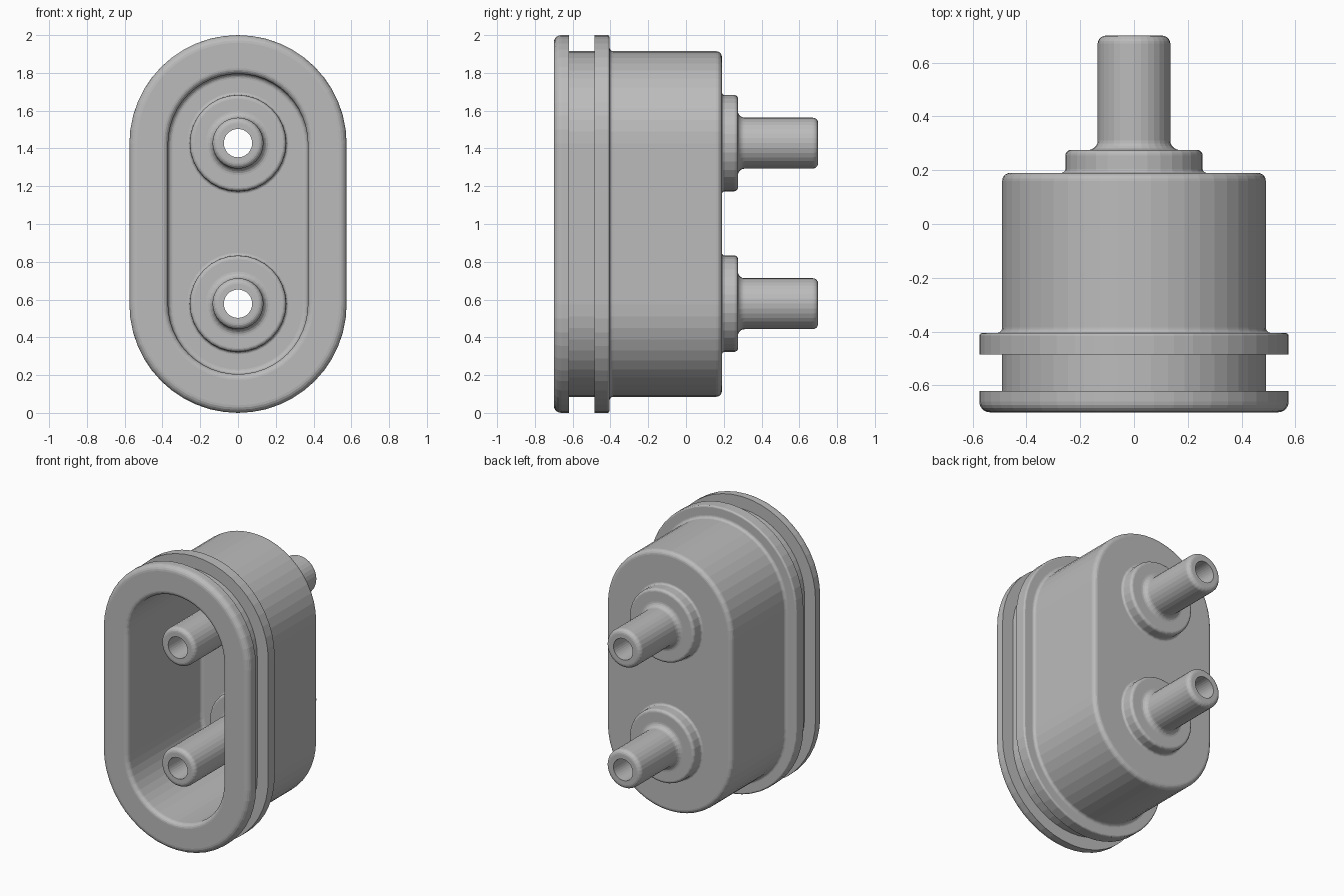
import bpy, bmesh, math
from mathutils import Vector

if "Cube" in bpy.data.objects:
    bpy.data.objects.remove(bpy.data.objects["Cube"], do_unlink=True)

grey = bpy.data.materials.new("plain grey")
grey.use_nodes = True
colour = (0.5, 0.5, 0.5, 1)
grey.diffuse_color = colour
grey.node_tree.nodes["Principled BSDF"].inputs["Base Color"].default_value = colour

MID, HALF = 1.0, 0.425  # centre height, half distance between the arc centres


def rounded(points, closed, steps=5):
    """Round each profile corner (radius, depth, fillet)."""
    out, n = [], len(points)
    for i, (r, y, f) in enumerate(points):
        p = Vector((r, y))
        if f == 0 or (not closed and i in (0, n - 1)):
            out.append(p)
            continue
        a = (Vector(points[i - 1][:2]) - p).normalized()
        b = (Vector(points[(i + 1) % n][:2]) - p).normalized()
        centre = p + (a + b) * f
        for k in range(steps + 1):
            t = math.pi / 2 * k / steps
            out.append(centre - b * f * math.cos(t) - a * f * math.sin(t))
    return out


def sweep(name, points, half, z, segments, closed):
    """Carry a profile round a circle, or a long oval when half > 0."""
    profile = rounded(points, closed)
    bm = bmesh.new()
    path = []
    for side in (1, -1):
        for k in range(segments // 2 + (1 if half else 0)):
            t = 2 * math.pi * k / segments + (0 if side > 0 else math.pi)
            path.append((math.cos(t), math.sin(t), side * half))
    rings = [[bm.verts.new((c * r, y, z + s * r + h)) for c, s, h in path]
             for r, y in profile]
    pairs = list(zip(rings, rings[1:]))
    if closed:
        pairs.append((rings[-1], rings[0]))
    else:
        bm.faces.new(rings[0])
        bm.faces.new(rings[-1])
    n = len(path)
    for lo, hi in pairs:
        for i in range(n):
            j = (i + 1) % n
            bm.faces.new((lo[i], lo[j], hi[j], hi[i]))
    bmesh.ops.recalc_face_normals(bm, faces=bm.faces)
    mesh = bpy.data.meshes.new(name)
    bm.to_mesh(mesh)
    bm.free()
    mesh.materials.append(grey)
    obj = bpy.data.objects.new(name, mesh)
    bpy.context.collection.objects.link(obj)
    return obj


# Hollow cup with two rim flanges and a groove between them
cup = sweep("cup_body", [
    (0.40, 0.19, 0), (0.49, 0.19, 0.03), (0.49, -0.405, 0.02),
    (0.575, -0.405, 0.012), (0.575, -0.485, 0), (0.49, -0.485, 0),
    (0.49, -0.62, 0), (0.575, -0.62, 0), (0.575, -0.70, 0.04),
    (0.37, -0.70, 0.03), (0.37, 0.12, 0.025), (0.30, 0.12, 0)],
    HALF, MID, 48, False)

# Two tubes with a collar on each side of the floor
for name, side in (("upper", 1), ("lower", -1)):
    z = MID + side * HALF + 0.003
    cutter = sweep("hole_cutter", [(0.1, -0.3, 0), (0.1, 0.4, 0)], 0, z, 32, False)
    cutter.hide_render = True
    cut = cup.modifiers.new("hole", "BOOLEAN")
    cut.operation, cut.solver, cut.object = "DIFFERENCE", "EXACT", cutter
    bpy.context.view_layer.objects.active = cup
    bpy.ops.object.modifier_apply(modifier=cut.name)
    bpy.data.objects.remove(cutter, do_unlink=True)

    sweep(name + "_tube", [
        (0.075, -0.67, 0), (0.135, -0.67, 0.03), (0.135, 0.04, 0.035),
        (0.255, 0.04, 0.02), (0.255, 0.12, 0.015), (0.275, 0.12, 0),
        (0.275, 0.19, 0), (0.255, 0.19, 0.015), (0.255, 0.275, 0.02),
        (0.135, 0.275, 0.035), (0.135, 0.70, 0.03), (0.075, 0.70, 0)],
        0, z, 32, True)
